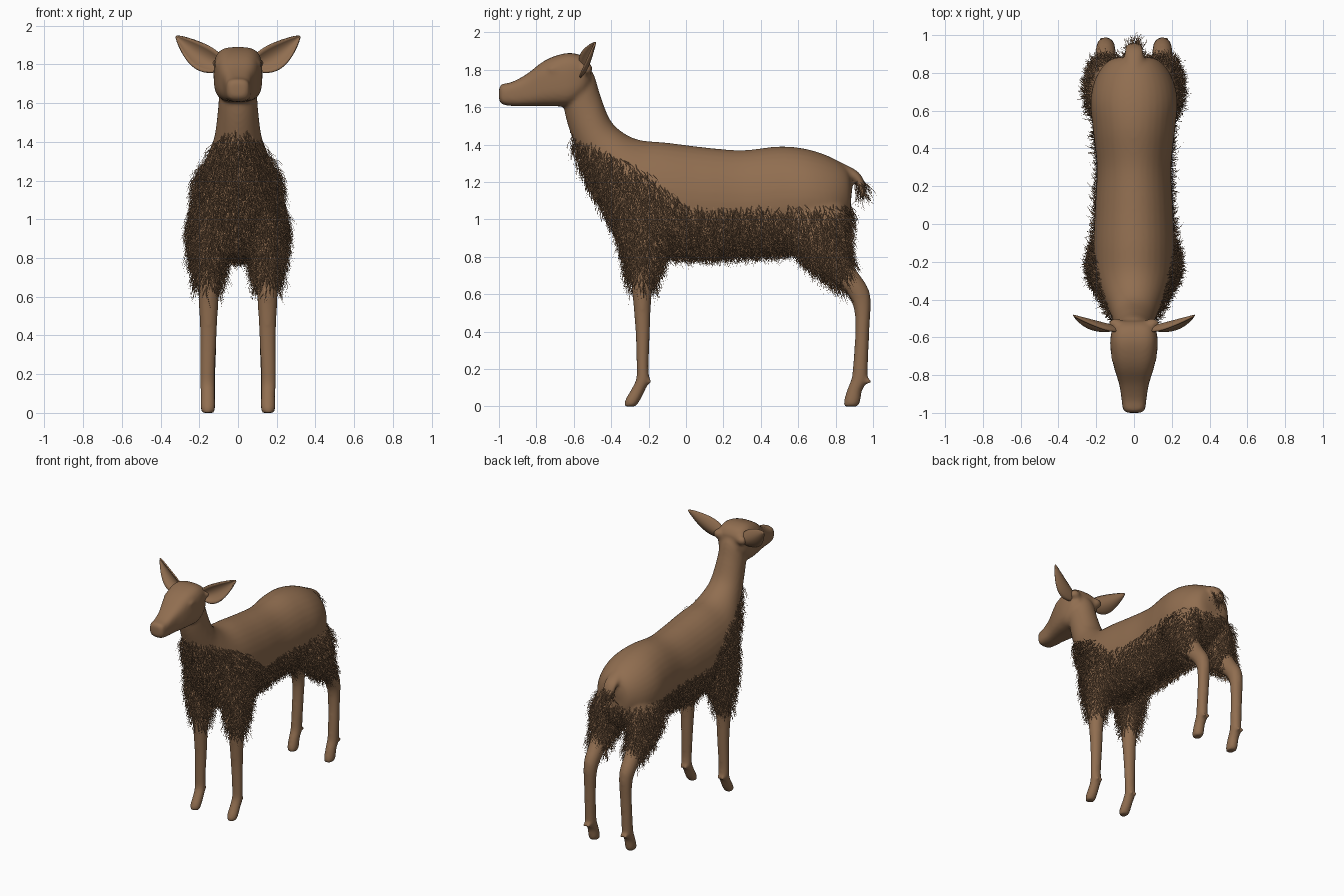
import bpy, bmesh, math, random
from mathutils import Vector

random.seed(4)
if "Cube" in bpy.data.objects:
    bpy.data.objects.remove(bpy.data.objects["Cube"], do_unlink=True)

coat = bpy.data.materials.new("brown coat")
coat.use_nodes = True
coat.diffuse_color = (0.28, 0.155, 0.08, 1)
coat.node_tree.nodes["Principled BSDF"].inputs["Base Color"].default_value = coat.diffuse_color


def new_object(name, mesh):
    ob = bpy.data.objects.new(name, mesh)
    bpy.context.collection.objects.link(ob)
    mesh.materials.append(coat)
    return ob


def finish(bm, name):
    """Turn a bmesh into a smooth shaded object."""
    bmesh.ops.recalc_face_normals(bm, faces=bm.faces)
    for f in bm.faces:
        f.smooth = True
    mesh = bpy.data.meshes.new(name)
    bm.to_mesh(mesh)
    bm.free()
    return new_object(name, mesh)


def spline(rows, steps=5):
    """Catmull-Rom interpolation between rows of numbers."""
    out = []
    for i in range(len(rows) - 1):
        a, b, c, d = (rows[max(0, min(len(rows) - 1, i + k))] for k in (-1, 0, 1, 2))
        for s in range(steps):
            t = s / steps
            out.append([q + t / 2 * (r - p + t * (2 * p - 5 * q + 4 * r - w + t * (3 * (q - r) + w - p)))
                        for p, q, r, w in zip(a, b, c, d)])
    return out + [rows[-1]]


def loft(bm, rows, power=2.0, side=1, n=36):
    """Rows: first edge y, z, second edge y, z, centre x, half width."""
    rings = []
    for y1, z1, y2, z2, x, w in spline(rows):
        ring = []
        for k in range(n):
            a = math.tau * k / n
            c, s = (math.copysign(abs(f) ** (2 / power), f) for f in (math.cos(a), math.sin(a)))
            h = (1 + c) / 2
            ring.append(bm.verts.new((side * (x + w * s), y2 + (y1 - y2) * h, z2 + (z1 - z2) * h)))
        rings.append(ring)
    for r, q in zip(rings, rings[1:]):
        for k in range(n):
            bm.faces.new((r[k], r[k - 1], q[k - 1], q[k]))
    bm.faces.new(rings[0])
    bm.faces.new(rings[-1][::-1])


def blob(bm, centre, size):
    made = bmesh.ops.create_uvsphere(bm, u_segments=16, v_segments=10, radius=1)["verts"]
    for v in made:
        v.co = Vector(centre) + Vector(a * b for a, b in zip(v.co, size))


# Profiles of the parts
torso = [(.89, 1.18, .88, 1.08, 0, .05), (.865, 1.27, .87, .98, 0, .13), (.78, 1.33, .78, .88, 0, .20),
         (.65, 1.375, .66, .85, 0, .23), (.5, 1.39, .5, .83, 0, .218), (.3, 1.37, .3, .82, 0, .197),
         (.1, 1.385, .1, .81, 0, .206), (-.1, 1.41, -.1, .82, 0, .214), (-.25, 1.425, -.29, .86, 0, .207),
         (-.345, 1.47, -.43, 1.06, 0, .165), (-.41, 1.54, -.53, 1.25, 0, .125), (-.46, 1.67, -.61, 1.44, 0, .104),
         (-.495, 1.78, -.65, 1.58, 0, .097), (-.55, 1.84, -.66, 1.7, 0, .09)]
head = [(-1, 1.695, -1, 1.64, 0, .03), (-.987, 1.722, -.982, 1.615, 0, .057), (-.93, 1.735, -.92, 1.606, 0, .066),
        (-.85, 1.778, -.85, 1.606, 0, .078), (-.77, 1.84, -.77, 1.606, 0, .103), (-.7, 1.874, -.69, 1.605, 0, .12),
        (-.62, 1.89, -.62, 1.61, 0, .126), (-.55, 1.872, -.55, 1.66, 0, .113), (-.515, 1.83, -.51, 1.72, 0, .08)]
tail = [(.82, 1.24, .82, 1.31, 0, .05), (.9, 1.2, .92, 1.255, 0, .052),
        (.925, 1.15, .957, 1.19, 0, .042), (.935, 1.11, .96, 1.12, 0, .022)]
front_leg = [(-.4, 1.15, -.05, 1.15, .12, .08), (-.37, 1, -.06, .98, .14, .085), (-.335, .85, -.12, .82, .15, .075),
             (-.3, .7, -.165, .68, .152, .058), (-.285, .58, -.185, .58, .152, .051), (-.27, .4, -.193, .4, .153, .043),
             (-.264, .22, -.2, .22, .157, .039), (-.266, .15, -.198, .14, .157, .039),
             (-.288, .1, -.222, .08, .155, .037), (-.325, .035, -.25, .025, .155, .038), (-.33, 0, -.268, 0, .155, .032)]
hind_leg = [(.56, 1.12, .84, 1.12, .12, .08), (.52, 1, .862, 1, .14, .1), (.58, .86, .865, .86, .15, .09),
            (.68, .75, .87, .8, .15, .075), (.79, .66, .91, .73, .15, .06), (.86, .6, .97, .64, .15, .053),
            (.898, .52, .988, .56, .15, .047), (.905, .4, .98, .4, .152, .042), (.893, .22, .973, .22, .155, .039),
            (.885, .15, .968, .14, .155, .039), (.865, .1, .94, .08, .155, .037),
            (.845, .035, .932, .025, .155, .038), (.84, 0, .918, 0, .155, .032)]

# Body with legs, fused into one smooth skin
bm = bmesh.new()
loft(bm, torso)
loft(bm, head, power=3.2)
loft(bm, tail)
for side in (-1, 1):
    loft(bm, front_leg, side=side)
    loft(bm, hind_leg, side=side)
    for y in (-.202, .972):                                  # dewclaws
        for dx in (-.016, .016):
            blob(bm, (side * .156 + dx, y, .135), (.014, .022, .015))
    blob(bm, (side * .095, -.53, 1.805), (.042, .03, .035))  # ear root
    blob(bm, (side * .108, -.70, 1.8), (.014, .04, .02))     # eyelid
body = finish(bm, "body")
fuse = body.modifiers.new("fuse", "REMESH")
fuse.mode = "VOXEL"
fuse.voxel_size = 0.0105
fuse.use_smooth_shade = True
soften = body.modifiers.new("soften", "SMOOTH")
soften.factor = 0.5
soften.iterations = 9

# Ears: cupped leaves
for side, label in ((1, "left"), (-1, "right")):
    bm = bmesh.new()
    base, tip = Vector((.09, -.545, 1.79)), Vector((.32, -.485, 1.945))
    across = Vector((-.55, 0, .83))
    rows = []
    for i in range(15):
        t = i / 14
        width = .024 * (1 - t) + .05 * math.sin(math.pi * t ** .85) ** .8 + .002
        row = []
        for k in range(9):
            s = k / 4 - 1
            p = base.lerp(tip, t) + across * (s * width)
            p.y -= .6 * width * s * s
            p.z -= .018 * math.sin(math.pi * t)
            p.x *= side
            row.append(bm.verts.new(p))
        rows.append(row)
    for r, q in zip(rows, rows[1:]):
        for k in range(8):
            bm.faces.new((r[k], r[k + 1], q[k + 1], q[k]))
    thick = finish(bm, label + "_ear").modifiers.new("thickness", "SOLIDIFY")
    thick.thickness = 0.01
    thick.offset = 0


# Shaggy fur on the chest, belly and upper legs, with a few hairs on the tail tip
def fur_line(y):
    if y < -.2:
        return 1.23 - .5 * (y + .2)
    return max(1.05, 1.23 - .85 * (y + .2))


def furry(p):
    fade = random.random()
    if p.y > .9 and abs(p.x) < .06 and p.z > 1.02:
        return p.z < 1.21 and fade < .4
    if p.y < -.66 or (p.y > .87 and p.z < .85):
        return False
    return .62 + .16 * fade < p.z < fur_line(p.y) - .16 * fade * fade + .03


skin = body.evaluated_get(bpy.context.evaluated_depsgraph_get()).to_mesh()
verts, faces = [], []
for poly in skin.polygons:
    count = int(poly.area * 16000 + random.random())
    corners = [skin.vertices[i].co for i in poly.vertices]
    for _ in range(count):
        u, v = random.random(), random.random()
        root = corners[0].lerp(corners[1], u).lerp(corners[-1].lerp(corners[2], u), v)
        if not furry(root):
            continue
        n = poly.normal
        flow = Vector((random.gauss(0, .4), .25 + random.gauss(0, .4), -1))
        flow = (flow - n * flow.dot(n)).normalized()
        length = random.uniform(.04, .09)
        middle = root + (flow + n * random.uniform(.2, 1)) * length * .5
        end = middle + (flow + n * random.uniform(-.1, .6) + Vector((0, 0, -.2))) * length * .5
        wide = flow.cross(n + Vector((random.gauss(0, .6), random.gauss(0, .6), 0))).normalized() * .0016
        b = len(verts)
        verts += [root - wide, root + wide, middle + wide, middle - wide, end]
        faces += [(b, b + 1, b + 2, b + 3), (b + 3, b + 2, b + 4)]
mesh = bpy.data.meshes.new("shaggy_fur")
mesh.from_pydata(verts, [], faces)
new_object("shaggy_fur", mesh)
